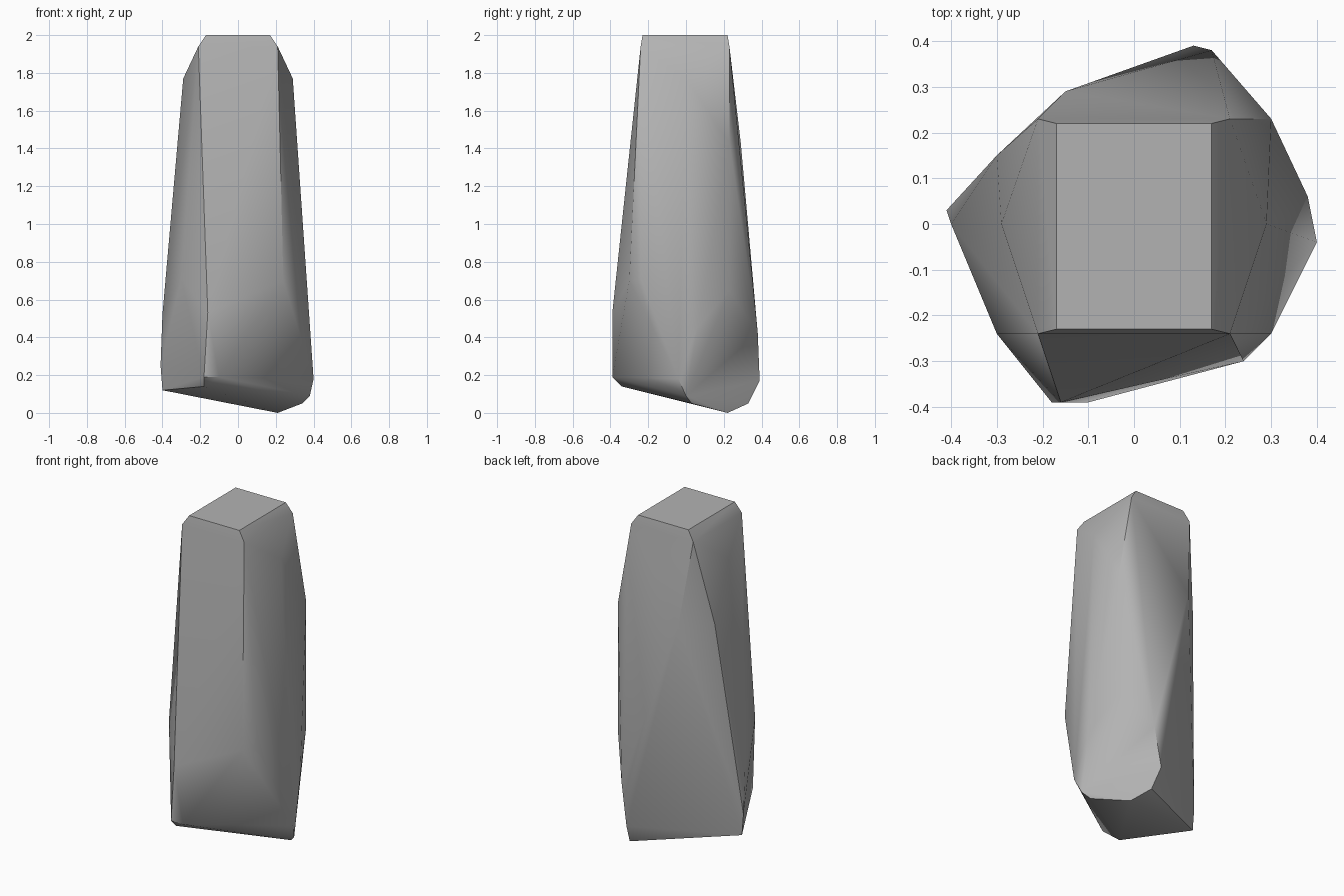
import bpy
import bmesh
import math


def make_material(name, rgb):
    material = bpy.data.materials.new(name)
    material.use_nodes = True
    colour = (*rgb, 1.0)
    material.diffuse_color = colour
    shader = next(n for n in material.node_tree.nodes if n.type == 'BSDF_PRINCIPLED')
    shader.inputs['Base Color'].default_value = colour
    shader.inputs['Roughness'].default_value = 0.9
    return material


def mirrored(points):
    """Return the points together with their mirror images across x."""
    return points + [(-x, y, z) for x, y, z in points]


def hull_object(name, points, material):
    """Wrap a set of corner points in a chiselled convex stone."""
    mesh = bpy.data.meshes.new(name)
    bm = bmesh.new()
    for point in points:
        bm.verts.new(point)
    result = bmesh.ops.convex_hull(bm, input=bm.verts[:])
    spare = [g for g in result['geom_interior'] if isinstance(g, bmesh.types.BMVert)]
    bmesh.ops.delete(bm, geom=spare, context='VERTS')
    bmesh.ops.recalc_face_normals(bm, faces=bm.faces[:])
    bm.to_mesh(mesh)
    bm.free()
    mesh.materials.append(material)
    obj = bpy.data.objects.new(name, mesh)
    bpy.context.scene.collection.objects.link(obj)
    return obj


default = bpy.data.objects.get("Cube")
if default:
    bpy.data.objects.remove(default, do_unlink=True)

stone = make_material("stone_grey", (0.45, 0.45, 0.45))

# Flat top with bevelled left and right edges
crown = mirrored([(.17, -.23, 2), (.17, .22, 2),
                  (.21, -.24, 1.94), (.21, .23, 1.94), (.29, 0, 1.77)])

# Corners of the tapering shaft
shaft = mirrored([(.3, -.24, .71)]) + [
    (.3, .23, 1.43), (.3, .23, .65), (-.3, .15, 1.43), (-.15, .29, 1.43),
    (.24, -.3, .7), (-.16, -.39, .53), (.17, .38, .42),
    (.38, .06, .45), (-.4, 0, .52)]

# Rough, slanted foot
foot = [(-.18, -.39, .19), (-.1, -.39, .19), (-.18, -.34, .14),
        (-.41, .03, .25), (-.4, .03, .12), (.4, -.04, .18), (.38, 0, .09),
        (.34, .03, .05), (.21, .22, 0), (.13, .39, .17), (.15, .33, .05)]

pillar = hull_object("stone_pillar", crown + shaft + foot, stone)

# Soft shading across shallow facets, crisp main edges
bpy.ops.object.select_all(action='DESELECT')
pillar.select_set(True)
bpy.context.view_layer.objects.active = pillar
bpy.ops.object.shade_smooth_by_angle(angle=math.radians(30))
